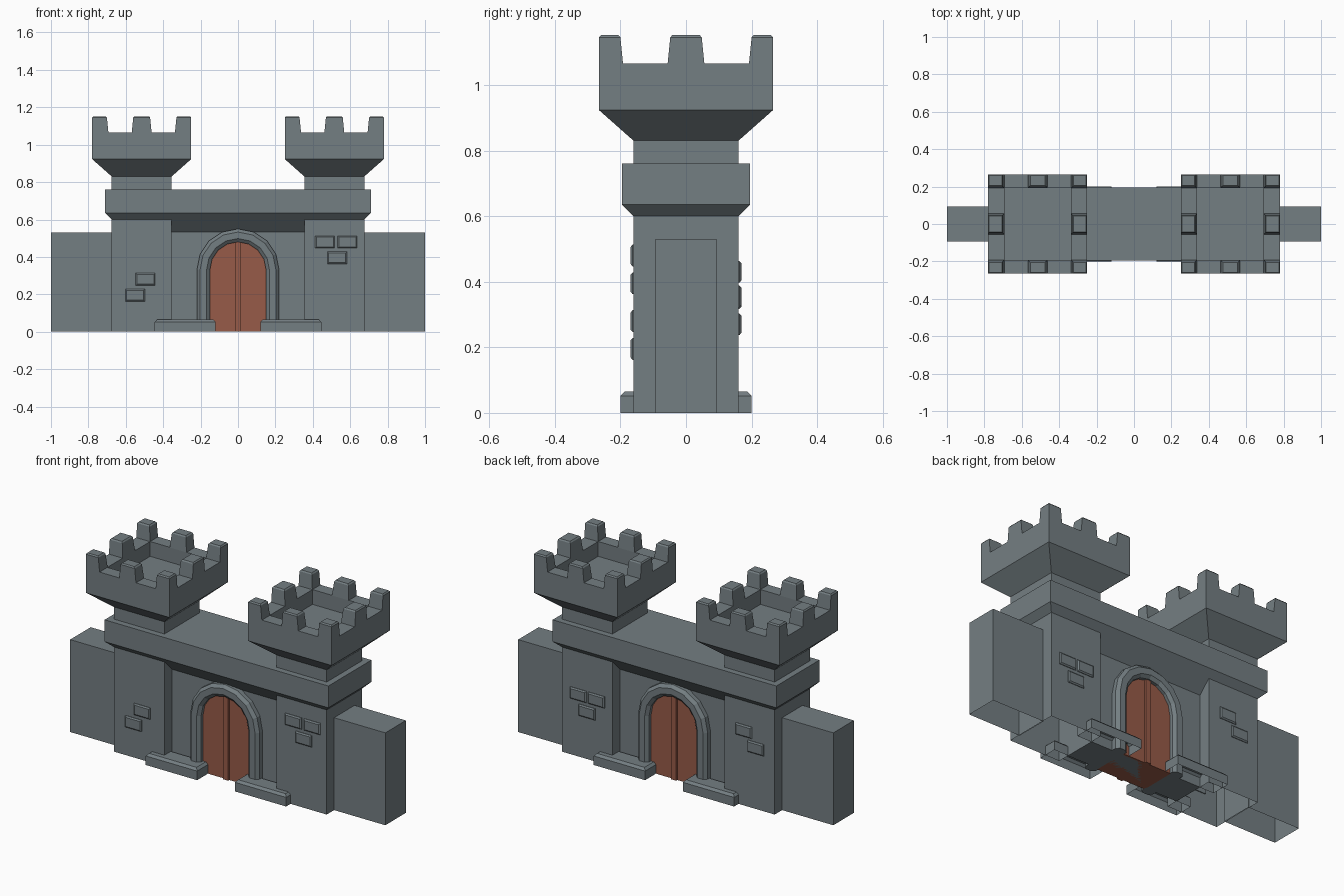
import bpy, bmesh, math

cube = bpy.data.objects.get("Cube")
if cube:
    bpy.data.objects.remove(cube, do_unlink=True)


def material(name, colour):
    m = bpy.data.materials.new(name)
    m.use_nodes = True
    m.diffuse_color = (*colour, 1)
    bsdf = m.node_tree.nodes["Principled BSDF"]
    bsdf.inputs["Base Color"].default_value = (*colour, 1)
    bsdf.inputs["Roughness"].default_value = 0.9
    return m


STONE = material("grey_stone", (0.175, 0.21, 0.225))
WOOD = material("rust_wood", (0.31, 0.105, 0.065))


def loft(bm, rings, start=True, end=True):
    """Join closed rings of points, with optional caps."""
    vs = [[bm.verts.new(p) for p in ring] for ring in rings]
    n = len(vs[0])
    for a, b in zip(vs, vs[1:]):
        for i in range(n):
            j = (i + 1) % n
            bm.faces.new((a[i], a[j], b[j], b[i]))
    if start:
        bm.faces.new(vs[0])
    if end:
        bm.faces.new(vs[-1])


def finish(bm, name, mat):
    bmesh.ops.recalc_face_normals(bm, faces=bm.faces[:])
    me = bpy.data.meshes.new(name)
    bm.to_mesh(me)
    bm.free()
    me.materials.append(mat)
    ob = bpy.data.objects.new(name, me)
    bpy.context.collection.objects.link(ob)
    return ob


def rect(cx, cy, hx, hy, z):
    return [(cx - hx, cy - hy, z), (cx + hx, cy - hy, z),
            (cx + hx, cy + hy, z), (cx - hx, cy + hy, z)]


def span(x0, x1, y0, y1, z):
    return rect((x0 + x1) / 2, (y0 + y1) / 2, (x1 - x0) / 2, (y1 - y0) / 2, z)


def stack(name, cx, cy, levels, start=True, mat=STONE):
    """Rectangular levels of (z, half x, half y)."""
    bm = bmesh.new()
    loft(bm, [rect(cx, cy, hx, hy, z) for z, hx, hy in levels], start)
    return finish(bm, name, mat)


TC, HEAD, PARAPET, TOP = 0.515, 0.265, 1.065, 1.152


def limits(s, inner, mid):
    """Range along one axis: outer edge block for s = +-1, middle block for 0."""
    if s == 0:
        return -mid, mid
    return (inner, HEAD) if s > 0 else (-HEAD, -inner)


def battlements(name, cx):
    bm = bmesh.new()
    for sx in (-1, 0, 1):
        for sy in (-1, 0, 1):
            if sx == 0 and sy == 0:
                continue
            rings = []
            for z, taper, inset in ((PARAPET, 0, 0), (TOP - 0.007, 0.008, 0),
                                    (TOP, 0.008, 0.006)):
                x0, x1 = limits(sx, 0.178 + taper, 0.053 - taper)
                y0, y1 = limits(sy, 0.192 + taper, 0.056 - taper)
                rings.append(span(cx + x0 + inset, cx + x1 - inset,
                                  y0 + inset, y1 - inset, z))
            loft(bm, rings, start=False)
    finish(bm, name, STONE)


# Walls and the overhanging walkway
stack("gate_wall", 0, 0, [(0, 0.355, 0.092), (0.56, 0.355, 0.092)])
stack("walkway", 0, 0, [(0.53, 0.605, 0.09), (0.635, 0.71, 0.195),
                        (0.76, 0.71, 0.195)])

for side, s in (("left", 1), ("right", -1)):
    stack(side + "_wing_wall", s * 0.835, 0,
          [(0, 0.165, 0.093), (0.53, 0.165, 0.093)], start=False)
    stack(side + "_tower_shaft", s * TC, 0,
          [(0, 0.16, 0.16), (0.84, 0.16, 0.16)], start=False)
    # Flared head with a sunken floor
    stack(side + "_tower_head", s * TC, 0,
          [(0.83, 0.16, 0.16), (0.923, HEAD, HEAD), (PARAPET, HEAD, HEAD),
           (PARAPET, 0.178, 0.194), (0.98, 0.178, 0.194)])
    battlements(side + "_battlements", s * TC)
    # Low plinths on both sides of the doorway
    for face, f in (("front", -1), ("back", 1)):
        stack(f"{side}_{face}_plinth", s * 0.2825, f * 0.145,
              [(0, 0.163, 0.055), (0.052, 0.163, 0.055),
               (0.065, 0.15, 0.042)], start=False)


# Raised bricks on the tower faces
def bricks(name, f, places):
    bm = bmesh.new()
    for x, z in places:
        rings = []
        for depth, inset in ((0.155, 0), (0.163, 0), (0.169, 0.007)):
            hx, hz = 0.052 - inset, 0.033 - inset
            rings.append([(x + a * hx, f * depth, z + b * hz)
                          for a, b in ((-1, -1), (1, -1), (1, 1), (-1, 1))])
        loft(bm, rings)
    finish(bm, name, STONE)


bricks("front_bricks", -1, [(0.465, 0.48), (0.585, 0.48), (0.53, 0.395),
                            (-0.495, 0.28), (-0.55, 0.195)])
bricks("back_bricks", 1, [(0.455, 0.355), (0.57, 0.355), (0.515, 0.27),
                          (-0.48, 0.43), (-0.555, 0.35)])


# Arched surround and door
SPRING, SEGMENTS = 0.33, 8


def arch_path(r):
    arc = [(r * math.cos(math.pi * i / SEGMENTS),
            SPRING + r * math.sin(math.pi * i / SEGMENTS))
           for i in range(SEGMENTS + 1)]
    return [(r, 0)] + arc + [(-r, 0)]


PROFILE = [(0.22, 0.085), (0.22, 0.118), (0.203, 0.135),
           (0.168, 0.135), (0.15, 0.12), (0.15, 0.085)]

for face, f in (("front", -1), ("back", 1)):
    bm = bmesh.new()
    strips = [[(x, f * y, z) for x, z in arch_path(r)] for r, y in PROFILE]
    loft(bm, list(zip(*strips)))
    finish(bm, face + "_arch", STONE)
    stack(face + "_door_strip", 0, f * 0.1,
          [(0, 0.016, 0.013), (0.483, 0.016, 0.013)], mat=WOOD)

bm = bmesh.new()
loft(bm, [[(x, y, z) for x, z in arch_path(0.155)] for y in (-0.102, 0.102)])
finish(bm, "door", WOOD)
